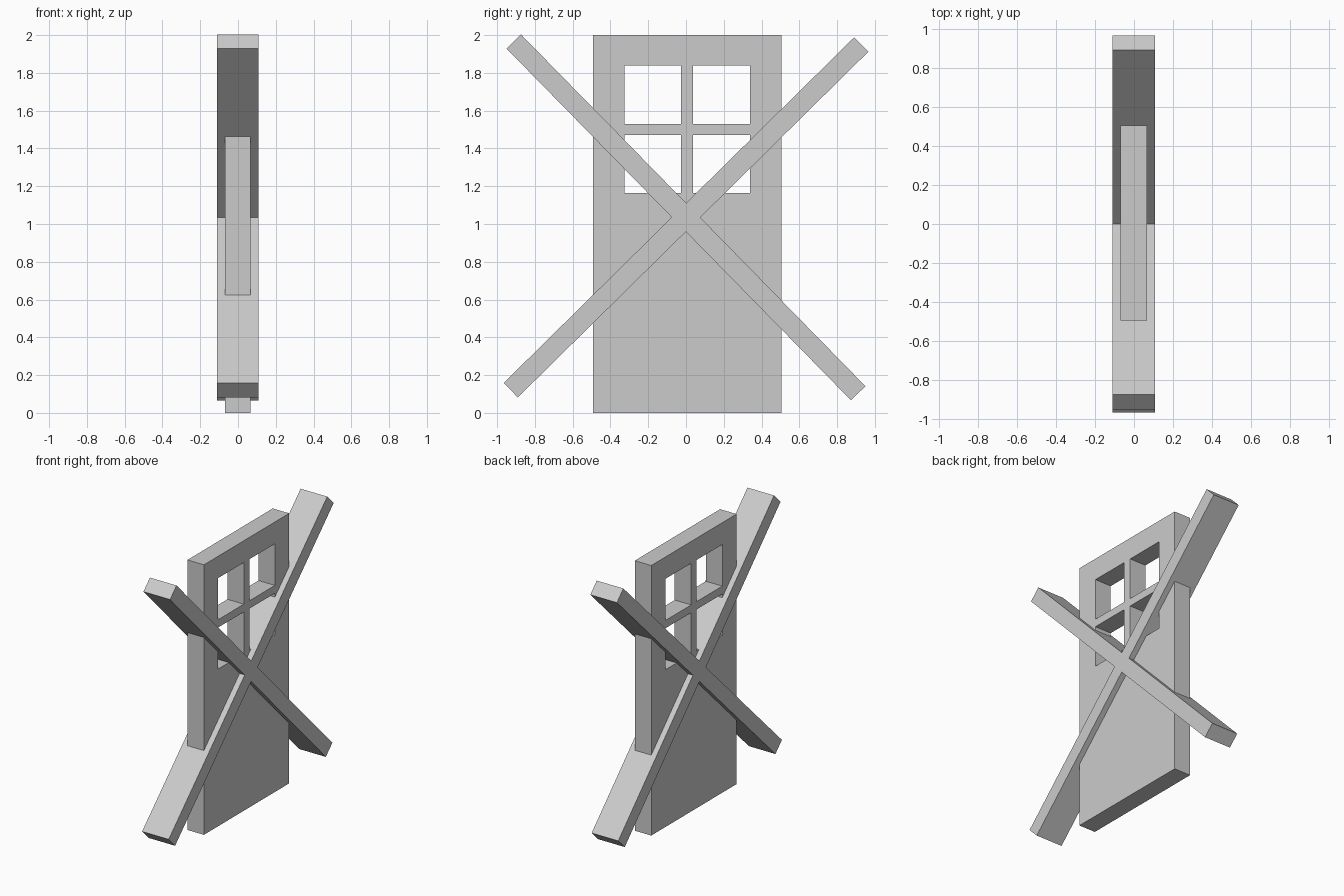
import bpy, bmesh, math
from mathutils import Vector

if "Cube" in bpy.data.objects:
    bpy.data.objects.remove(bpy.data.objects["Cube"])


def extruded(name, polys, x0, x1):
    """Extrude flat (y, z) polygons from x0 to x1 as one closed solid."""
    bm = bmesh.new()
    for poly in polys:
        bm.faces.new([bm.verts.new((x0, y, z)) for y, z in poly])
    bmesh.ops.remove_doubles(bm, verts=bm.verts, dist=1e-4)
    res = bmesh.ops.extrude_face_region(bm, geom=bm.faces[:], use_keep_orig=True)
    verts = [g for g in res["geom"] if isinstance(g, bmesh.types.BMVert)]
    bmesh.ops.translate(bm, verts=verts, vec=(x1 - x0, 0, 0))
    bmesh.ops.recalc_face_normals(bm, faces=bm.faces[:])
    # merge coplanar grid cells into larger flat faces
    bmesh.ops.dissolve_limit(bm, angle_limit=0.01, verts=bm.verts[:], edges=bm.edges[:])
    mesh = bpy.data.meshes.new(name)
    bm.to_mesh(mesh)
    bm.free()
    obj = bpy.data.objects.new(name, mesh)
    bpy.context.collection.objects.link(obj)
    return obj


# Door slab: grid of cells, leaving out the four window panes
ys = [-0.493, -0.326, -0.026, 0.038, 0.338, 0.505]
zs = [0.0, 1.165, 1.472, 1.53, 1.838, 2.0]
cells = []
for i in range(5):
    for j in range(5):
        if i in (1, 3) and j in (1, 3):
            continue
        cells.append([(ys[i], zs[j]), (ys[i + 1], zs[j]),
                      (ys[i + 1], zs[j + 1]), (ys[i], zs[j + 1])])
extruded("door", cells, -0.069, 0.066)

# Crossed boards: one outline going round the four arms
width, half_len = 0.107, 1.303
centre = Vector((0.0, 1.035))
arms = [Vector((math.cos(math.radians(a)), math.sin(math.radians(a))))
        for a in (44.6, 134.4, 224.6, 314.4)]
outline = []
for k, a in enumerate(arms):
    b = arms[(k + 1) % 4]
    side = Vector((-a.y, a.x)) * width / 2
    sine = a.x * b.y - a.y * b.x
    outline += [centre + a * half_len - side,
                centre + a * half_len + side,
                centre + (a + b) * width / (2 * sine)]
extruded("crossed_boards", [outline], -0.11, 0.108)
